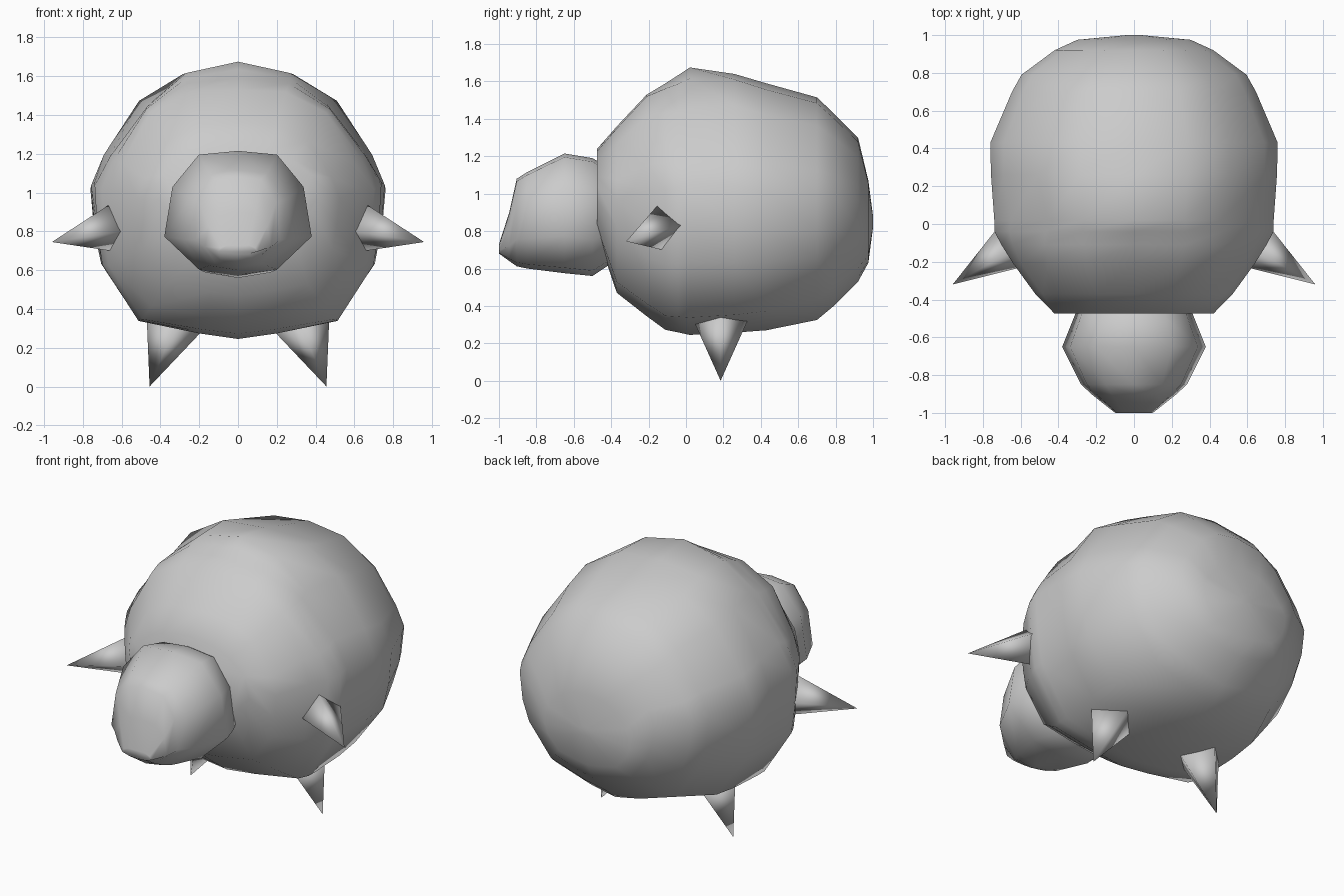
import bpy, bmesh, math
from mathutils import Vector

cube = bpy.data.objects.get("Cube")
if cube:
    bpy.data.objects.remove(cube, do_unlink=True)

grey = bpy.data.materials.new("plain grey")
grey.use_nodes = True
grey.diffuse_color = (0.6, 0.6, 0.6, 1)
grey.node_tree.nodes["Principled BSDF"].inputs["Base Color"].default_value = (0.6, 0.6, 0.6, 1)


def finish(name, bm):
    bmesh.ops.recalc_face_normals(bm, faces=bm.faces)
    for face in bm.faces:
        face.smooth = True
    mesh = bpy.data.meshes.new(name)
    bm.to_mesh(mesh)
    bm.free()
    mesh.materials.append(grey)
    obj = bpy.data.objects.new(name, mesh)
    bpy.context.collection.objects.link(obj)
    return obj


def loft(name, half, stations):
    """Skin a mirrored cross-section through stations of
    (y, half width, bottom, top, upper corner bulge, lower corner bulge)."""
    outline = half + [(-x, z) for x, z in reversed(half[1:-1])]
    bm = bmesh.new()
    rings = []
    for y, w, low, high, up, down in stations:
        mid, h = (low + high) / 2, (high - low) / 2
        ring = []
        for x, z in outline:
            corner = math.sin(2 * math.atan2(z, x)) ** 2
            s = 1 + (up if z > 0 else down) * corner
            ring.append(bm.verts.new((x * w * s, y, mid + z * h * s)))
        rings.append(ring)
    n = len(outline)
    for a, b in zip(rings, rings[1:]):
        for i in range(n):
            j = (i + 1) % n
            bm.faces.new((a[i], a[j], b[j], b[i]))
    bm.faces.new(rings[0])
    bm.faces.new(rings[-1])
    return finish(name, bm)


def spike(name, side, tip, base):
    """Pointed limb whose base sinks a little into the body."""
    tip = Vector(tip)
    bm = bmesh.new()
    ring = []
    for p in base:
        v = tip + (Vector(p) - tip) * 1.08
        ring.append(bm.verts.new((v.x * side, v.y, v.z)))
    point = bm.verts.new((tip.x * side, tip.y, tip.z))
    for i in range(len(ring)):
        bm.faces.new((ring[i], ring[(i + 1) % len(ring)], point))
    bm.faces.new(ring)
    return finish(name, bm)


# Round body
loft("body",
     [(0, 1), (.37, .94), (.65, .73), (.9, .35), (1, .13), (.98, -.2),
      (.94, -.46), (.69, -.87), (.27, -.96), (0, -1)],
     [(-.475, .42, .78, 1.24, 0, -.05), (-.37, .52, .47, 1.36, .08, 0),
      (-.21, .635, .345, 1.53, .1, .02), (-.11, .7, .272, 1.59, .04, .02),
      (-.04, .74, .258, 1.635, -.02, .01), (.02, .742, .245, 1.675, -.05, 0),
      (.26, .755, .257, 1.64, .04, -.01), (.43, .76, .27, 1.59, .02, -.03),
      (.7, .645, .325, 1.515, .02, -.07), (.79, .595, .4, 1.43, .02, -.08),
      (.92, .42, .53, 1.3, 0, -.08), (.975, .3, .63, 1.07, 0, -.05),
      (1, .04, .82, .88, 0, 0)])

# Head with a sloping, pointed face
loft("head",
     [(0, 1), (.53, .94), (.89, .42), (1, -.38), (.53, -.91), (0, -1)],
     [(-.35, .26, .66, 1.1, 0, 0), (-.5, .32, .56, 1.19, 0, 0),
      (-.65, .38, .575, 1.215, 0, 0), (-.85, .28, .6, 1.115, 0, 0),
      (-.905, .22, .612, 1.08, 0, 0), (-.945, .17, .64, .9, 0, 0),
      (-1, .1, .68, .73, 0, 0)])

# Arms and legs
for side, label in ((1, "left"), (-1, "right")):
    spike(label + "_arm", side, (.96, -.32, .745),
          [(.66, -.15, .94), (.73, -.03, .83), (.66, -.13, .7), (.6, -.23, .8)])
    spike(label + "_leg", side, (.456, .185, 0),
          [(.47, .185, .34), (.33, .32, .3), (.2, .185, .27), (.33, .05, .3)])
